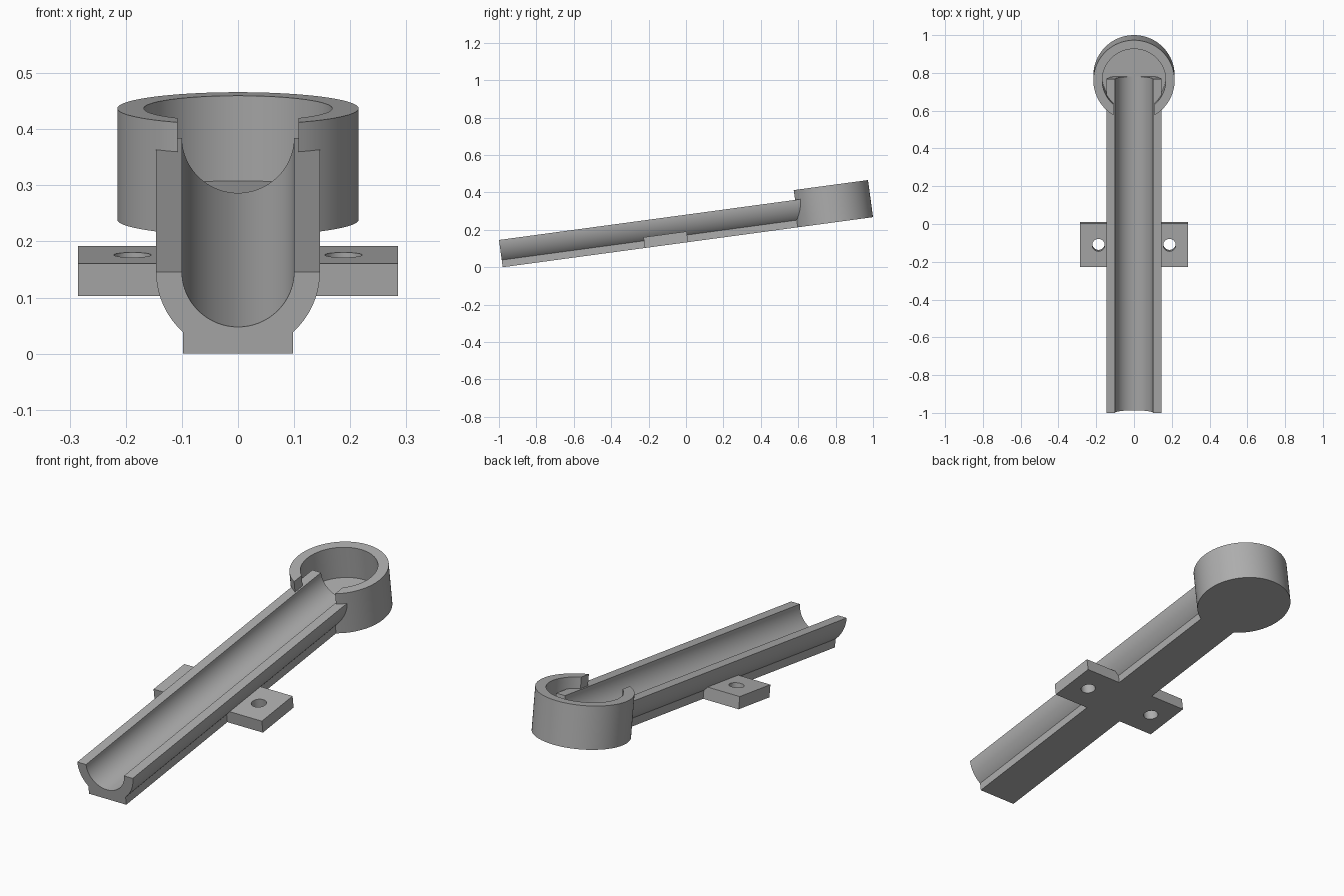
import bpy, math
from mathutils import Matrix

if "Cube" in bpy.data.objects:
    bpy.data.objects.remove(bpy.data.objects["Cube"], do_unlink=True)

TILT = math.radians(7.7)
CUP_Y, CUP_R, CUP_H, BORE_R, FLOOR = 1.783, 0.215, 0.2, 0.168, 0.047
RIM, OUTER_R, GROOVE_R, GAP = 0.147, 0.146, 0.1, 0.108

grey = bpy.data.materials.new("mid grey")
grey.use_nodes = True
colour = (0.42, 0.42, 0.42, 1)
grey.diffuse_color = colour
grey.node_tree.nodes["Principled BSDF"].inputs["Base Color"].default_value = colour


def make(name, verts, faces):
    mesh = bpy.data.meshes.new(name)
    mesh.from_pydata(verts, [], faces)
    mesh.materials.append(grey)
    ob = bpy.data.objects.new(name, mesh)
    bpy.context.collection.objects.link(ob)
    return ob


def prism(name, ring, low, high, along_y=False):
    """Extrude a counter-clockwise outline along z, or an x-z outline along y."""
    n = len(ring)
    if along_y:
        verts = [(x, d, z) for d in (high, low) for x, z in ring]
    else:
        verts = [(x, y, d) for d in (low, high) for x, y in ring]
    faces = [tuple(reversed(range(n))), tuple(range(n, 2 * n))]
    faces += [(i, (i + 1) % n, n + (i + 1) % n, n + i) for i in range(n)]
    return make(name, verts, faces)


def arc(cx, cy, r, start, end, steps):
    angles = [math.radians(start + (end - start) * i / steps) for i in range(steps + 1)]
    return [(cx + r * math.cos(a), cy + r * math.sin(a)) for a in angles]


def disc(name, x, y, r, low, high, sides=96):
    return prism(name, arc(x, y, r, 0, 360, sides)[:-1], low, high)


def combine(base, tool, operation):
    mod = base.modifiers.new(operation.lower(), 'BOOLEAN')
    mod.operation, mod.object, mod.solver = operation, tool, 'EXACT'
    bpy.context.view_layer.objects.active = base
    bpy.ops.object.modifier_apply(modifier=mod.name)
    bpy.data.objects.remove(tool, do_unlink=True)


# Round cup with a flat floor
chute = disc("tilted_chute_with_cup", 0, CUP_Y, CUP_R, 0, CUP_H)
combine(chute, disc("cup_bore", 0, CUP_Y, BORE_R, FLOOR, CUP_H + 0.1), 'DIFFERENCE')

# Half-round trough on a flat foot, running to the middle of the cup
foot = 0.098
meet = math.degrees(math.acos(foot / OUTER_R))
outline = arc(0, RIM, OUTER_R, 180, 180 + meet, 16) + [(-foot, 0), (foot, 0)]
outline += arc(0, RIM, OUTER_R, 360 - meet, 360, 16)
combine(chute, prism("trough", outline, 0, CUP_Y, True), 'UNION')

# Groove, widening above the rim to open the cup wall
channel = arc(0, RIM + 0.001, GROOVE_R, 180, 360, 48)
channel = [(-GROOVE_R, RIM)] + channel[1:-1] + [(GROOVE_R, RIM)]
channel += [(GAP, RIM), (GAP, 0.4), (-GAP, 0.4), (-GAP, RIM)]
combine(chute, prism("groove", channel, -0.1, CUP_Y + 0.01, True), 'DIFFERENCE')

# Drilled mounting tabs on both sides
for side in (-1, 1):
    xs = sorted((side * 0.07, side * 0.285))
    ring = [(xs[0], 0.767), (xs[1], 0.767), (xs[1], 1.0), (xs[0], 1.0)]
    tab = prism("mounting_tab", ring, 0, 0.058)
    combine(tab, disc("screw_hole", side * 0.188, 0.884, 0.033, -0.1, 0.2, 48), 'DIFFERENCE')
    # trim the inner end so it stays beneath the groove
    combine(tab, prism("tab_trim", channel, 0.5, 1.3, True), 'DIFFERENCE')
    combine(chute, tab, 'UNION')

# Tilt the whole chute, and shade its curves smoothly
chute.data.transform(Matrix.Translation((0, -0.98, 0)) @ Matrix.Rotation(TILT, 4, 'X'))
bpy.ops.object.select_all(action='DESELECT')
chute.select_set(True)
bpy.context.view_layer.objects.active = chute
bpy.ops.object.shade_smooth_by_angle(angle=math.radians(30))
